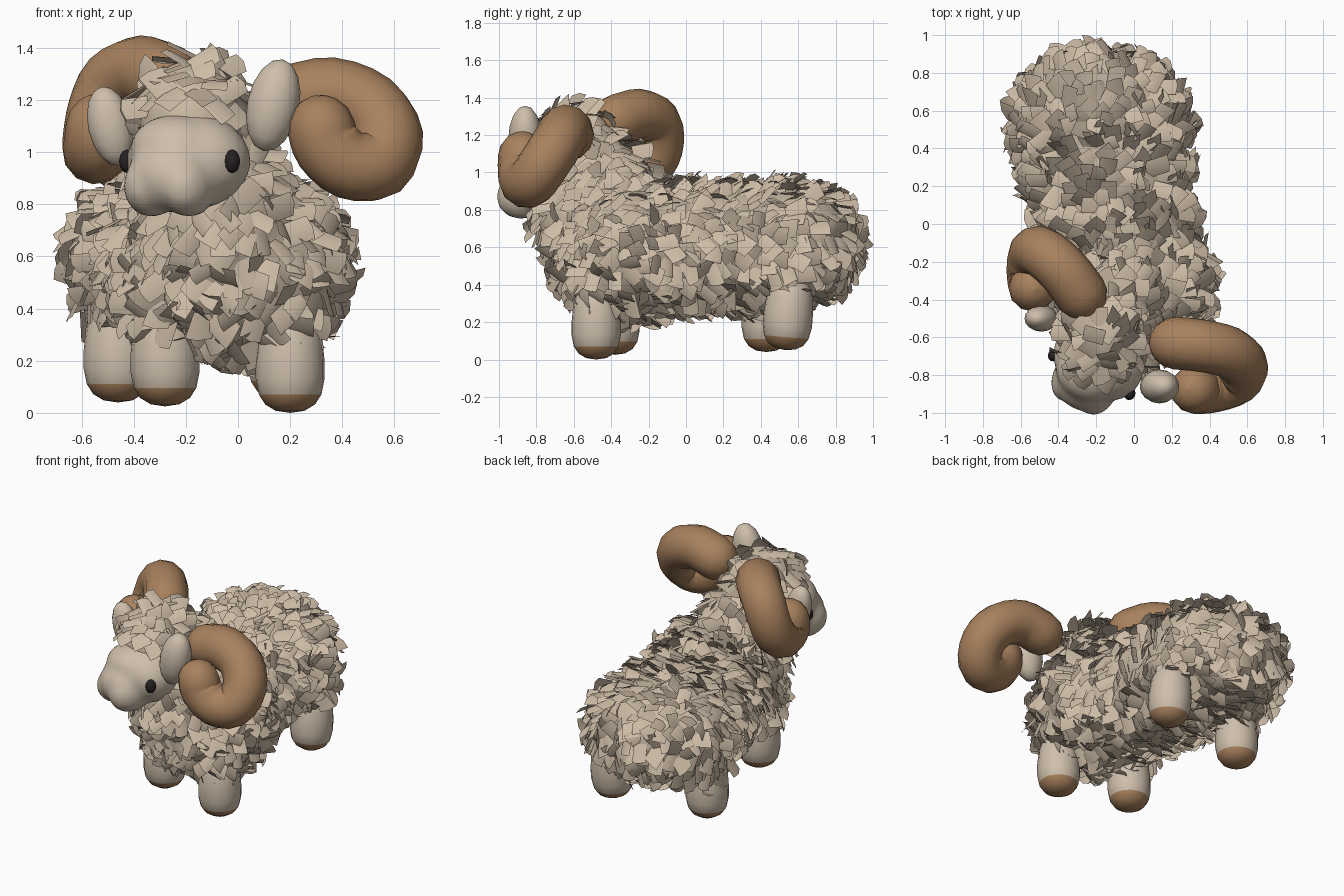
import bpy, bmesh, math, random
from mathutils import Vector, Matrix

if "Cube" in bpy.data.objects:
    bpy.data.objects.remove(bpy.data.objects["Cube"])

random.seed(4)


def material(name, rgb):
    m = bpy.data.materials.new(name)
    m.diffuse_color = (*rgb, 1)
    m.use_nodes = True
    m.node_tree.nodes["Principled BSDF"].inputs["Base Color"].default_value = m.diffuse_color
    return m


WOOL = material("beige wool", (0.61, 0.50, 0.38))
SKIN = material("pale skin", (0.62, 0.52, 0.41))
HORN = material("brown horn", (0.39, 0.22, 0.11))
EYE = material("dark eye", (0.02, 0.016, 0.017))

HEAD_TURN = Matrix.Rotation(math.radians(-27), 4, 'Z')


def link(name, mesh, mats):
    ob = bpy.data.objects.new(name, mesh)
    bpy.context.collection.objects.link(ob)
    slots = [p.material_index for p in mesh.polygons]
    mesh.materials.clear()
    for m in mats:
        mesh.materials.append(m)
    mesh.polygons.foreach_set("material_index", slots)
    mesh.polygons.foreach_set("use_smooth", [True] * len(mesh.polygons))
    return ob


def finish(name, bm, mats):
    mesh = bpy.data.meshes.new(name)
    bm.to_mesh(mesh)
    bm.free()
    return link(name, mesh, mats)


def ellipsoid(bm, centre, radii, rot=Matrix.Identity(4), seg=24):
    mat = Matrix.Translation(centre) @ rot @ Matrix.Diagonal((*radii, 1))
    bmesh.ops.create_uvsphere(bm, u_segments=seg, v_segments=seg // 2, radius=1, matrix=mat)


def bake(ob):
    """Replace an object by its evaluated mesh."""
    deps = bpy.context.evaluated_depsgraph_get()
    mesh = bpy.data.meshes.new_from_object(ob.evaluated_get(deps))
    bpy.data.objects.remove(ob)
    return mesh


def blended(name, parts, voxel, smoothing, mat):
    """Fuse ellipsoids into one soft form."""
    bm = bmesh.new()
    for part in parts:
        ellipsoid(bm, *part)
    ob = finish(name, bm, [mat])
    rem = ob.modifiers.new("fuse", 'REMESH')
    rem.mode = 'VOXEL'
    rem.voxel_size = voxel
    sm = ob.modifiers.new("soften", 'SMOOTH')
    sm.factor, sm.iterations = 0.5, smoothing
    return link(name, bake(ob), [mat])


# Woolly body, neck, crown and thighs
body = blended("body", [
    ((-0.19, 0.55, 0.62), (0.455, 0.38, 0.315)),
    ((-0.15, 0.28, 0.60), (0.43, 0.42, 0.33)),
    ((-0.10, 0.00, 0.595), (0.405, 0.42, 0.335)),
    ((0.00, -0.32, 0.57), (0.41, 0.40, 0.35)),
    ((-0.07, -0.50, 0.75), (0.28, 0.30, 0.30)),
    ((-0.11, -0.41, 0.97), (0.22, 0.22, 0.19)),
    ((-0.18, -0.60, 1.10), (0.205, 0.24, 0.265)),
    ((0.19, -0.46, 0.42), (0.15, 0.16, 0.17)),
    ((-0.27, -0.36, 0.43), (0.15, 0.16, 0.16)),
    ((0.15, 0.54, 0.49), (0.15, 0.18, 0.15)),
    ((-0.47, 0.46, 0.45), (0.14, 0.18, 0.16)),
], 0.04, 9, WOOL)

# Turned face with puffy muzzle
SIDE = HEAD_TURN @ Vector((1, 0, 0))
FWD = HEAD_TURN @ Vector((0, -1, 0))
SKULL = Vector((-0.19, -0.73, 0.965))
SNOUT = Vector((-0.26, -0.845, 0.91))
face_parts = [(SKULL, (0.25, 0.20, 0.19), HEAD_TURN),
              (SNOUT, (0.17, 0.145, 0.14), HEAD_TURN),
              (Vector((-0.24, -0.78, 1.01)), (0.18, 0.16, 0.135), HEAD_TURN)]
puffs = [(SNOUT + SIDE * 0.08 * s - Vector((0, 0, 0.04)), (0.10, 0.14, 0.12), HEAD_TURN)
         for s in (-1, 1)]
blended("face", face_parts + puffs, 0.022, 4, SKIN)

# Eyes
for s, side in ((-1, "left"), (1, "right")):
    bm = bmesh.new()
    ellipsoid(bm, SKULL + SIDE * 0.226 * s + FWD * 0.075, (0.03, 0.034, 0.045), HEAD_TURN, 12)
    finish(side + "_eye", bm, [EYE])


# Wool tufts: small curved flaps laid over the body, ruffled in all directions
def on_face(p):
    for centre, radii, rot in face_parts:
        q = rot.inverted() @ (p - centre)
        if sum((q[i] / (radii[i] + 0.03)) ** 2 for i in range(3)) < 1:
            return True
    return False


def tuft(bm, p, n):
    flow = Vector((0, 0.6, -0.8))
    flow = flow - n * flow.dot(n)
    if flow.length < 0.1:
        flow = n.orthogonal()
    flow = Matrix.Rotation(random.gauss(0, 1.1), 3, n) @ flow.normalized()
    across = flow.cross(n).normalized()
    w, l = random.uniform(0.07, 0.10), random.uniform(0.075, 0.11)
    lift, skew = random.uniform(0.035, 0.085), random.uniform(-0.6, 0.6)
    grid = []
    for j in range(3):
        v = j / 2
        for i in range(3):
            u = i / 2 - 0.5
            grid.append(bm.verts.new(
                p + across * (u * w) + flow * ((v - 0.45) * l)
                + n * (-0.008 + lift * v + 0.05 * (0.25 - u * u) + skew * u * w)))
    for j in range(2):
        for i in range(2):
            a = j * 3 + i
            f = bm.faces.new((grid[a], grid[a + 1], grid[a + 4], grid[a + 3]))
            f.normal_update()
            if f.normal.dot(n) < 0:
                f.normal_flip()


spots = [(v.co.copy(), v.normal.copy()) for v in body.data.vertices]
random.shuffle(spots)
kept = []
bm = bmesh.new()
for p, n in spots:
    if on_face(p) or any((p - k).length_squared < 0.05 ** 2 for k in kept):
        continue
    kept.append(p)
    tuft(bm, p, n)
finish("wool_tufts", bm, [WOOL])


# Curled horns: swept tubes with rounded ends
def horn(name, pts, r0, r1):
    pts = [Vector(p) for p in pts]
    ext = [2 * pts[0] - pts[1]] + pts + [2 * pts[-1] - pts[-2]]
    path = []
    for i in range(len(pts) - 1):
        a, b, c, d = ext[i:i + 4]
        for k in range(3):
            t = k / 3
            path.append(0.5 * (2 * b + (c - a) * t + (2 * a - 5 * b + 4 * c - d) * t * t
                               + (3 * b - a - 3 * c + d) * t ** 3))
    path.append(pts[-1])
    radii = [r0 + (r1 - r0) * i / (len(path) - 1) for i in range(len(path))]
    start = (path[0] - path[1]).normalized()
    end = (path[-1] - path[-2]).normalized()
    for ang in (25, 50, 70, 88):
        a = math.radians(ang)
        path.append(pts[-1] + end * r1 * math.sin(a))
        radii.append(r1 * math.cos(a))
        path.insert(0, pts[0] + start * r0 * math.sin(a))
        radii.insert(0, r0 * math.cos(a))
    cu = bpy.data.curves.new(name, 'CURVE')
    cu.dimensions = '3D'
    cu.bevel_depth = 1
    cu.bevel_resolution = 4
    cu.use_fill_caps = True
    sp = cu.splines.new('POLY')
    sp.points.add(len(path) - 1)
    for q, co, r in zip(sp.points, path, radii):
        q.co = (*co, 1)
        q.radius = r
    ob = bpy.data.objects.new(name, cu)
    bpy.context.collection.objects.link(ob)
    link(name, bake(ob), [HORN])


horn("right_horn", [(0.22, -0.63, 1.20), (0.36, -0.645, 1.225),
                    (0.505, -0.68, 1.17), (0.575, -0.75, 1.06), (0.54, -0.825, 0.955),
                    (0.43, -0.865, 0.95), (0.345, -0.875, 1.02), (0.32, -0.875, 1.09)], 0.14, 0.13)
horn("left_horn", [(-0.28, -0.37, 1.28), (-0.37, -0.25, 1.31),
                   (-0.47, -0.16, 1.265), (-0.52, -0.145, 1.16), (-0.54, -0.18, 1.06),
                   (-0.545, -0.26, 1.005), (-0.54, -0.33, 1.04), (-0.535, -0.34, 1.10)], 0.14, 0.125)

# Upright ears
for name, centre, radii, tilt in (("right_ear", (0.135, -0.86, 1.18), (0.10, 0.09, 0.18), 12),
                                  ("left_ear", (-0.49, -0.50, 1.10), (0.085, 0.07, 0.155), -13)):
    bm = bmesh.new()
    ellipsoid(bm, centre, radii, Matrix.Rotation(math.radians(tilt), 4, 'Y'), 16)
    finish(name, bm, [SKIN])

# Stubby legs with brown hooves
PROFILE = [(0, 0), (0.055, 0.008), (0.095, 0.032), (0.12, 0.07), (0.132, 0.13),
           (0.132, 0.20), (0.122, 0.30), (0.10, 0.36), (0, 0.40)]
for name, foot, lean in (("front_right_leg", (0.20, -0.48, 0.0), 0),
                         ("front_left_leg", (-0.28, -0.38, 0.025), 0),
                         ("back_right_leg", (0.17, 0.53, 0.05), -5),
                         ("back_left_leg", (-0.46, 0.43, 0.04), 0)):
    bm = bmesh.new()
    vs = [bm.verts.new((r, 0, z)) for r, z in PROFILE]
    es = [bm.edges.new(pair) for pair in zip(vs, vs[1:])]
    bmesh.ops.spin(bm, geom=vs + es, cent=(0, 0, 0), axis=(0, 0, 1),
                   angle=math.tau, steps=20, use_merge=True)
    bmesh.ops.remove_doubles(bm, verts=bm.verts, dist=1e-4)
    bmesh.ops.recalc_face_normals(bm, faces=bm.faces)
    for f in bm.faces:
        f.material_index = 1 if f.calc_center_median().z < 0.075 else 0
    bm.transform(Matrix.Translation(foot) @ Matrix.Rotation(math.radians(lean), 4, 'X'))
    finish(name, bm, [SKIN, HORN])
